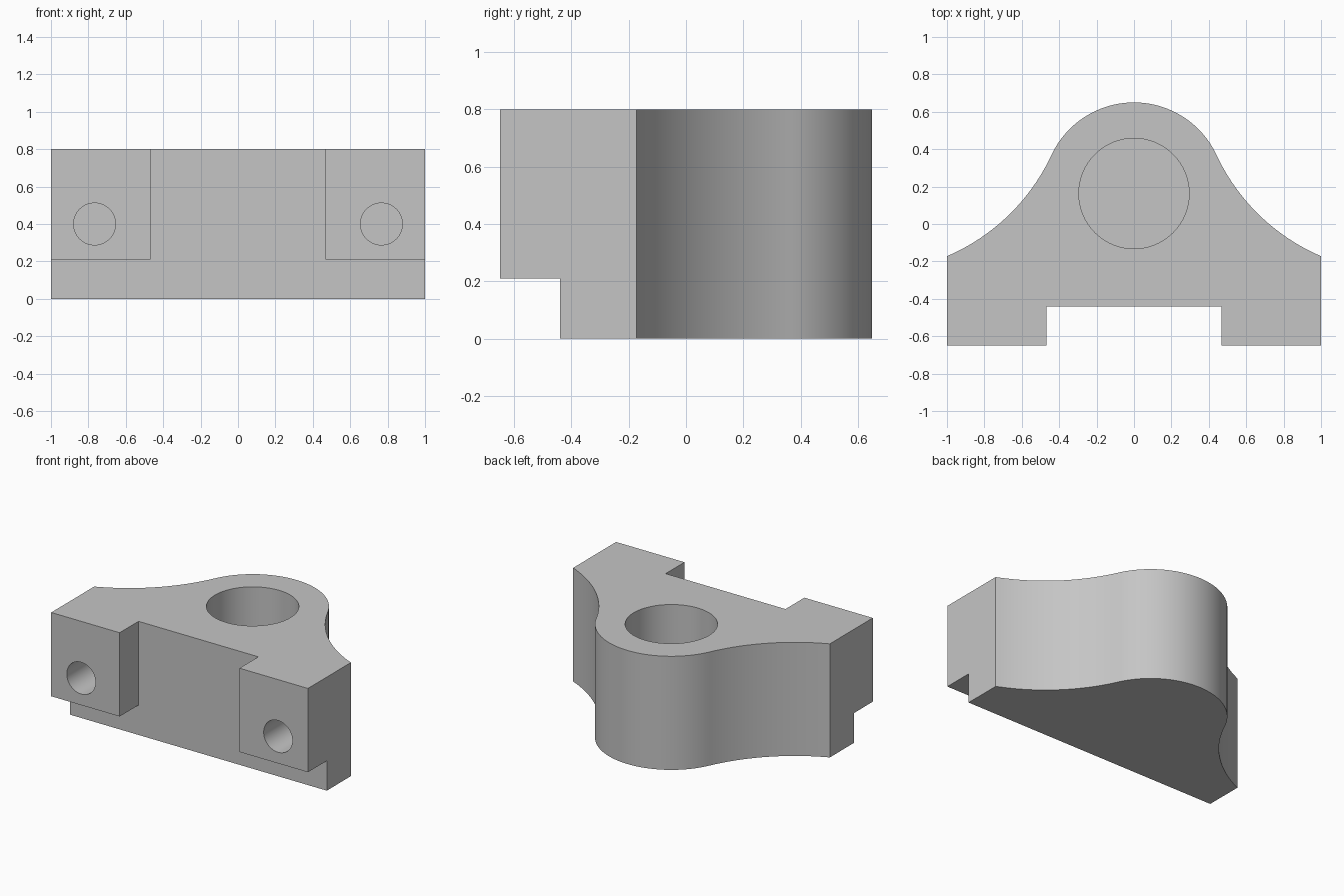
import bpy, bmesh
from math import sin, cos, atan2, radians
from mathutils import Vector, Matrix

default = bpy.data.objects.get("Cube")
if default:
    bpy.data.objects.remove(default, do_unlink=True)

HEIGHT = 0.8
FRONT, WALL = -0.65, -0.44          # lug front and recessed wall
LUG_X, LUG_Z = 0.467, 0.21          # inner side and underside of the lugs
BOSS = Vector((0, 0.163))           # bore and boss share this centre
BOSS_R, BORE_R, BORE_FLOOR = 0.487, 0.295, 0.21
BOLT_X, BOLT_Z, BOLT_R, BOLT_DEPTH = 0.767, 0.4, 0.112, 0.4

grey = bpy.data.materials.new("plain grey")
grey.use_nodes = True
grey.diffuse_color = (0.56, 0.56, 0.56, 1)
grey.node_tree.nodes["Principled BSDF"].inputs["Base Color"].default_value = (0.56, 0.56, 0.56, 1)


def finish(bm, name):
    bmesh.ops.recalc_face_normals(bm, faces=bm.faces)
    mesh = bpy.data.meshes.new(name)
    bm.to_mesh(mesh)
    bm.free()
    mesh.materials.append(grey)
    obj = bpy.data.objects.new(name, mesh)
    bpy.context.collection.objects.link(obj)
    return obj


def box(name, low, high):
    low, high = Vector(low), Vector(high)
    bm = bmesh.new()
    bmesh.ops.create_cube(bm, size=1, matrix=Matrix.Translation((low + high) / 2)
                          @ Matrix.Diagonal((*(high - low), 1)))
    return finish(bm, name)


def cylinder(name, centre, radius, depth, tilt=0):
    bm = bmesh.new()
    bmesh.ops.create_cone(bm, cap_ends=True, segments=64, radius1=radius, radius2=radius,
                          depth=depth, matrix=Matrix.Translation(centre)
                          @ Matrix.Rotation(tilt, 4, 'X'))
    return finish(bm, name)


def arc(centre, radius, start, end, steps):
    angles = [start + (end - start) * i / steps for i in range(steps + 1)]
    return [centre + radius * Vector((cos(a), sin(a))) for a in angles]


# Half outline: straight side, hollow flank tangent to the round boss
corner = Vector((1, -0.172))
theta = radians(25)
out = Vector((cos(theta), sin(theta)))
d = corner - BOSS
flank_r = (d.length_squared + BOSS_R ** 2 - 2 * BOSS_R * out.dot(d)) / (2 * (out.dot(d) - BOSS_R))
flank_c = BOSS + (BOSS_R + flank_r) * out
to_corner = corner - flank_c
start = atan2(to_corner.y, to_corner.x) % radians(360)
half = [Vector((1, FRONT))]
half += arc(flank_c, flank_r, start, theta + radians(180), 24)
half += arc(BOSS, BOSS_R, theta, radians(90), 24)[1:]
outline = half + [Vector((-p.x, p.y)) for p in reversed(half[:-1])]

# Solid body
bm = bmesh.new()
face = bm.faces.new([bm.verts.new((p.x, p.y, 0)) for p in outline])
raised = bmesh.ops.extrude_face_region(bm, geom=[face])["geom"]
bmesh.ops.translate(bm, vec=(0, 0, HEIGHT),
                    verts=[v for v in raised if isinstance(v, bmesh.types.BMVert)])
body = finish(bm, "bracket_body")

# Cutters: gap between lugs, step under lugs, blind bore, blind bolt holes
cutters = [
    box("lug_gap_cutter", (-LUG_X, -1, -0.3), (LUG_X, WALL, 1.1)),
    box("under_step_cutter", (-1.2, -1.1, -0.2), (1.2, WALL, LUG_Z)),
    cylinder("bore_cutter", (BOSS.x, BOSS.y, BORE_FLOOR + 0.5), BORE_R, 1),
]
for side, name in ((1, "left"), (-1, "right")):
    cutters.append(cylinder(name + "_bolt_hole_cutter",
                            (side * BOLT_X, FRONT + BOLT_DEPTH - 0.4, BOLT_Z),
                            BOLT_R, 0.8, radians(90)))

bpy.ops.object.select_all(action='DESELECT')
bpy.context.view_layer.objects.active = body
body.select_set(True)
for cutter in cutters:
    cutter.hide_render = True
    mod = body.modifiers.new(cutter.name, 'BOOLEAN')
    mod.operation, mod.solver, mod.object = 'DIFFERENCE', 'EXACT', cutter
    bpy.ops.object.modifier_apply(modifier=mod.name)
    bpy.data.objects.remove(cutter, do_unlink=True)

bpy.ops.object.shade_smooth_by_angle(angle=radians(30))
